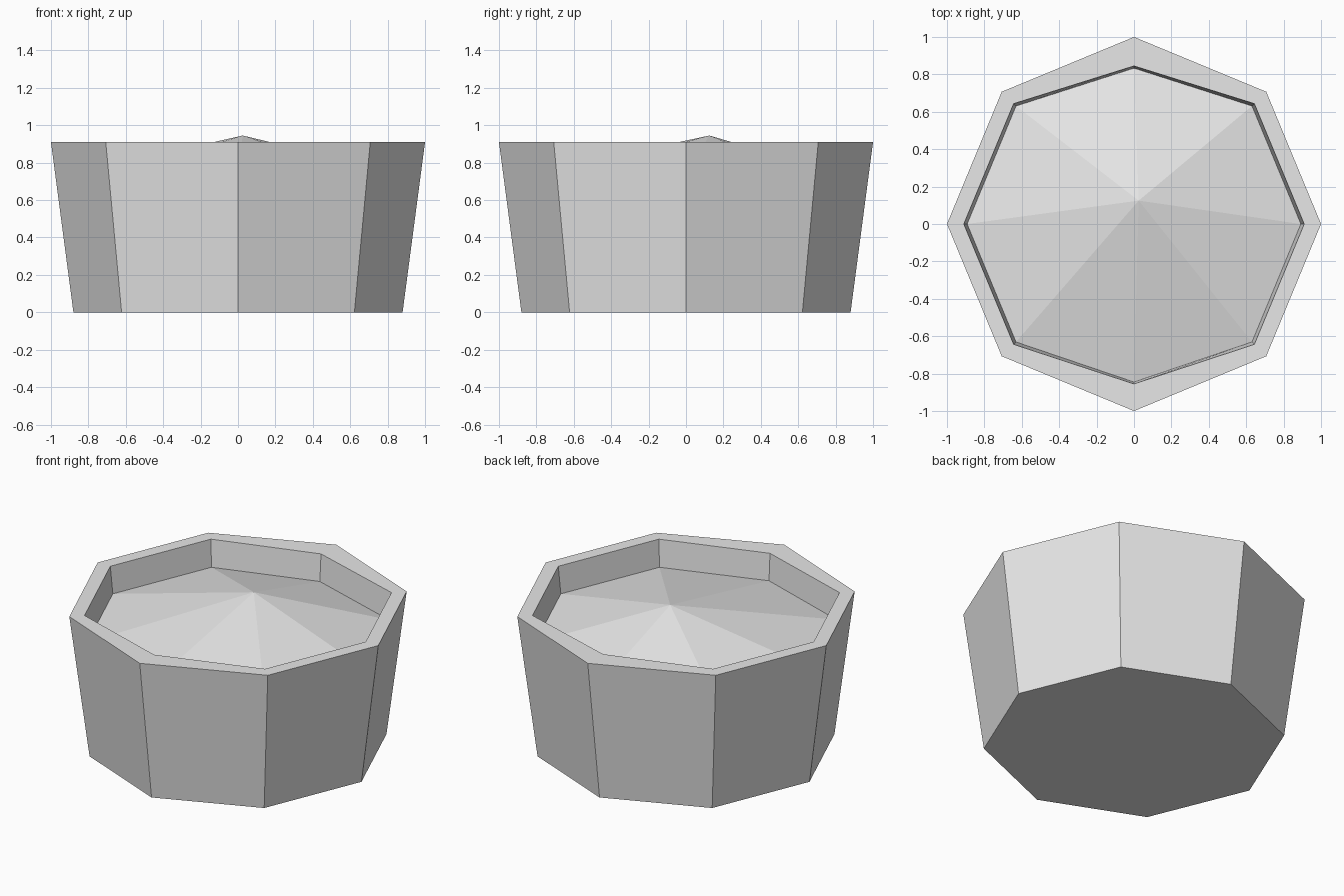
import bpy, bmesh, math

cube = bpy.data.objects.get("Cube")
if cube:
    bpy.data.objects.remove(cube, do_unlink=True)

SIDES = 8

grey = bpy.data.materials.new("light_grey")
grey.use_nodes = True
grey.diffuse_color = (0.8, 0.8, 0.8, 1)
grey.node_tree.nodes["Principled BSDF"].inputs["Base Color"].default_value = (0.8, 0.8, 0.8, 1)


def ring(bm, radius, z, front=None, back=None):
    """Octagon with corners on the axes; front and back corners may be pulled in."""
    verts = []
    for i in range(SIDES):
        r = radius
        if i == SIDES // 4 and back:
            r = back
        elif i == 3 * SIDES // 4 and front:
            r = front
        a = math.tau * i / SIDES
        verts.append(bm.verts.new((r * math.cos(a), r * math.sin(a), z)))
    return verts


def bridge(bm, low, high):
    for i in range(SIDES):
        j = (i + 1) % SIDES
        bm.faces.new((low[i], low[j], high[j], high[i]))


bm = bmesh.new()

# Tapered outer wall with a closed base
base = ring(bm, 0.88, 0)
lip = ring(bm, 1.0, 0.91)
bm.faces.new(base[::-1])
bridge(bm, base, lip)

# Flat rim and sunken inner wall
inner = ring(bm, 0.91, 0.91, front=0.855, back=0.845)
floor = ring(bm, 0.892, 0.737, front=0.845, back=0.833)
bridge(bm, lip, inner)
bridge(bm, inner, floor)

# Low mound with an off-centre peak
peak = bm.verts.new((0.025, 0.125, 0.945))
for i in range(SIDES):
    bm.faces.new((floor[i], floor[(i + 1) % SIDES], peak))

bmesh.ops.recalc_face_normals(bm, faces=bm.faces)
mesh = bpy.data.meshes.new("planter_tub")
bm.to_mesh(mesh)
bm.free()
mesh.materials.append(grey)
tub = bpy.data.objects.new("planter_tub", mesh)
bpy.context.collection.objects.link(tub)
